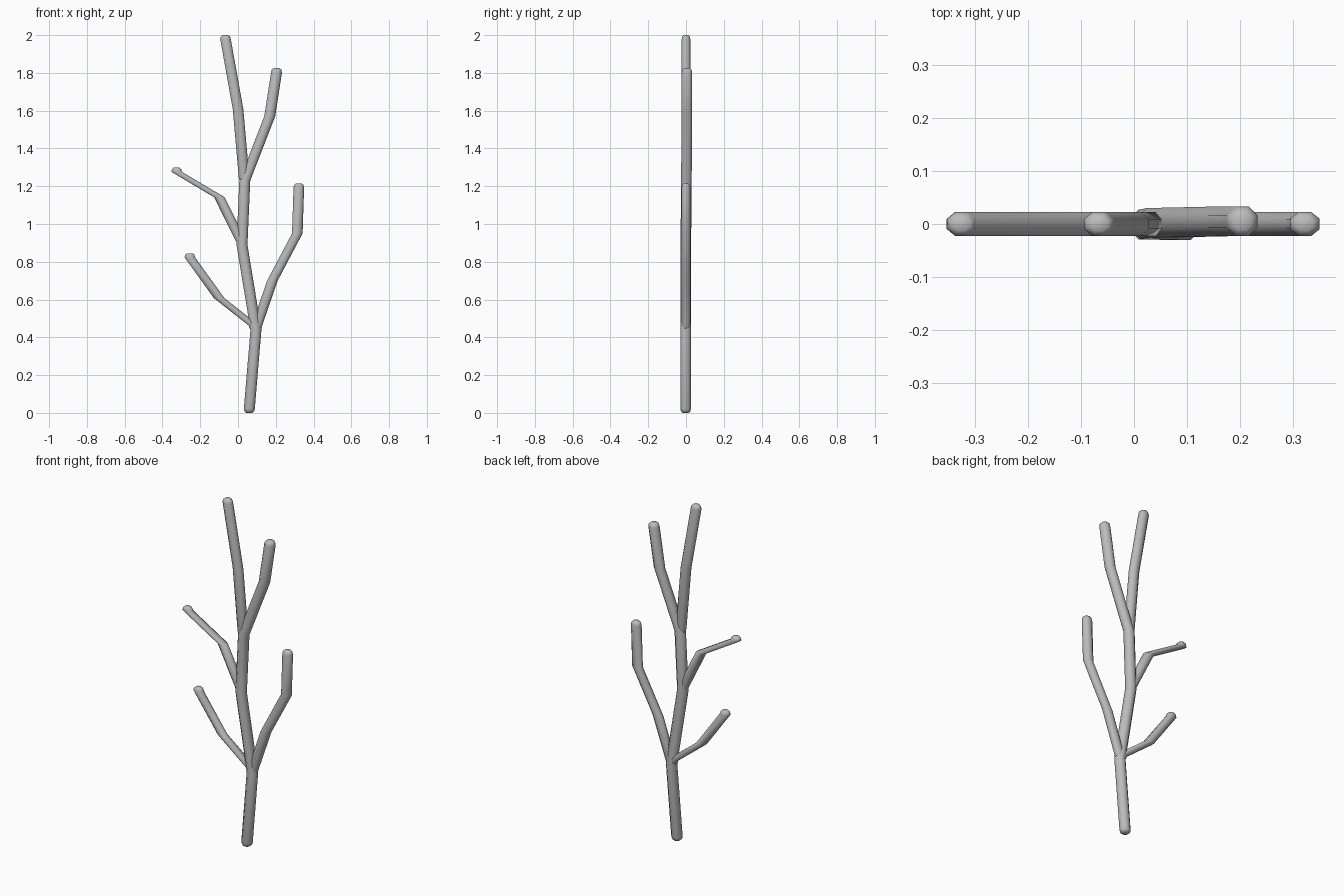
import bpy
import bmesh
import math

cube = bpy.data.objects.get("Cube")
if cube:
    bpy.data.objects.remove(cube, do_unlink=True)

GREY = (0.5, 0.5, 0.5, 1.0)
bark = bpy.data.materials.new("grey_bark")
bark.use_nodes = True
bark.diffuse_color = GREY
bark.node_tree.nodes["Principled BSDF"].inputs["Base Color"].default_value = GREY

SIDES = 8
# Rounded end: (height below the tip, share of the radius)
CAP = [(0.022, 1.0), (0.008, 0.88), (0.0, 0.55)]


def limb(name, path, rx, ry):
    """Sweep a level eight-sided section along the path and round both ends."""
    first, *joints, last = path
    rings = [(first[0], first[1], first[2] + h, s) for h, s in reversed(CAP)]
    rings += [(x, y, z, 1.0) for x, y, z in joints]
    rings += [(last[0], last[1], last[2] - h, s) for h, s in CAP]

    bm = bmesh.new()
    grow = 1 / math.cos(math.pi / SIDES)
    loops = []
    for x, y, z, s in rings:
        loop = []
        for i in range(SIDES):
            a = (i + 0.5) * math.tau / SIDES
            loop.append(bm.verts.new((x + rx * s * grow * math.cos(a),
                                      y + ry * s * grow * math.sin(a), z)))
        loops.append(loop)
    for low, high in zip(loops, loops[1:]):
        for i in range(SIDES):
            j = (i + 1) % SIDES
            bm.faces.new((low[i], low[j], high[j], high[i]))
    bm.faces.new(loops[0][::-1])
    bm.faces.new(loops[-1])

    mesh = bpy.data.meshes.new(name)
    bm.to_mesh(mesh)
    bm.free()
    mesh.materials.append(bark)
    obj = bpy.data.objects.new(name, mesh)
    bpy.context.collection.objects.link(obj)
    bpy.ops.object.select_all(action="DESELECT")
    obj.select_set(True)
    bpy.context.view_layer.objects.active = obj
    bpy.ops.object.shade_smooth_by_angle(angle=math.radians(60))
    return obj


# Main stem, bending into the upper left fork
limb("trunk", [(0.06, -0.002, 0), (0.095, -0.002, 0.44), (0.021, -0.001, 0.89),
               (0.036, 0.002, 1.23), (0.168, 0.005, 1.57), (0.204, 0.005, 1.825)],
     0.029, 0.028)

# Thinner branches growing out of the stem
branches = {
    "top_branch": [(0.032, 0, 1.225), (0, 0, 1.61), (-0.066, 0, 2.0)],
    "left_branch": [(0.1, 0, 0.44), (0.182, 0, 0.7), (0.314, 0, 0.95), (0.322, 0, 1.215)],
    "lower_right_branch": [(0.085, 0, 0.44), (-0.1, 0, 0.608), (-0.255, 0, 0.845)],
    "upper_right_branch": [(0.02, 0, 0.88), (-0.099, 0, 1.142), (-0.325, 0, 1.298)],
}
for name, path in branches.items():
    limb(name, path, 0.028, 0.023)
